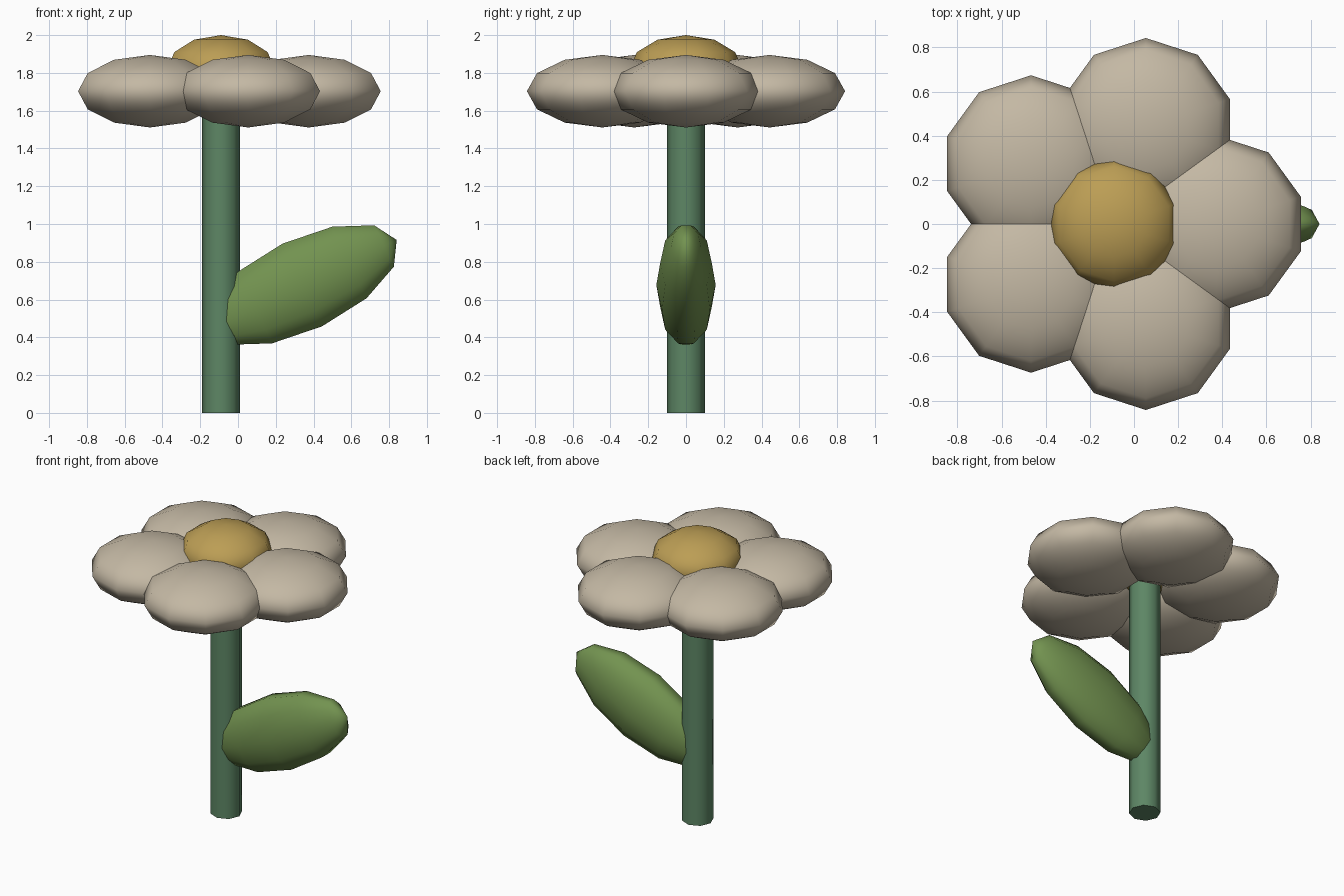
import bpy
from math import cos, sin, radians

if "Cube" in bpy.data.objects:
    bpy.data.objects.remove(bpy.data.objects["Cube"])

AXIS_X = -0.09  # the flower axis sits left of centre because of the leaf


def material(name, rgb):
    m = bpy.data.materials.new(name)
    m.diffuse_color = (*rgb, 1)
    m.use_nodes = True
    m.node_tree.nodes["Principled BSDF"].inputs["Base Color"].default_value = m.diffuse_color
    return m


def finish(name, mat):
    o = bpy.context.object
    o.name = name
    o.data.materials.append(mat)
    return o


def ellipsoid(name, loc, radii, mat, tilt=0):
    bpy.ops.mesh.primitive_uv_sphere_add(segments=10, ring_count=6, radius=1,
                                         location=loc, rotation=(0, tilt, 0))
    o = finish(name, mat)
    o.scale = radii
    bpy.ops.object.shade_smooth()
    return o


petal_mat = material("petal_cream", (0.55, 0.48, 0.37))
disc_mat = material("disc_gold", (0.50, 0.34, 0.09))
stem_mat = material("stem_green", (0.11, 0.24, 0.13))
leaf_mat = material("leaf_green", (0.17, 0.29, 0.08))

# Stem
bpy.ops.mesh.primitive_cylinder_add(vertices=8, radius=0.1, depth=1.7,
                                    location=(AXIS_X, 0, 0.85))
finish("stem", stem_mat)
bpy.ops.object.shade_smooth_by_angle(angle=radians(50))

# Five petals around the axis
for i in range(5):
    a = radians(72 * i)
    ellipsoid(f"petal_{i + 1}", (AXIS_X + 0.465 * cos(a), 0.465 * sin(a), 1.703),
              (0.4, 0.4, 0.192), petal_mat)

# Flower centre
ellipsoid("flower_centre", (AXIS_X, 0, 1.82), (0.3, 0.3, 0.18), disc_mat)

# Leaf, its long axis tilted upward to the right
ellipsoid("leaf", (0.34, 0, 0.677), (0.255, 0.157, 0.554), leaf_mat, radians(64.5))
